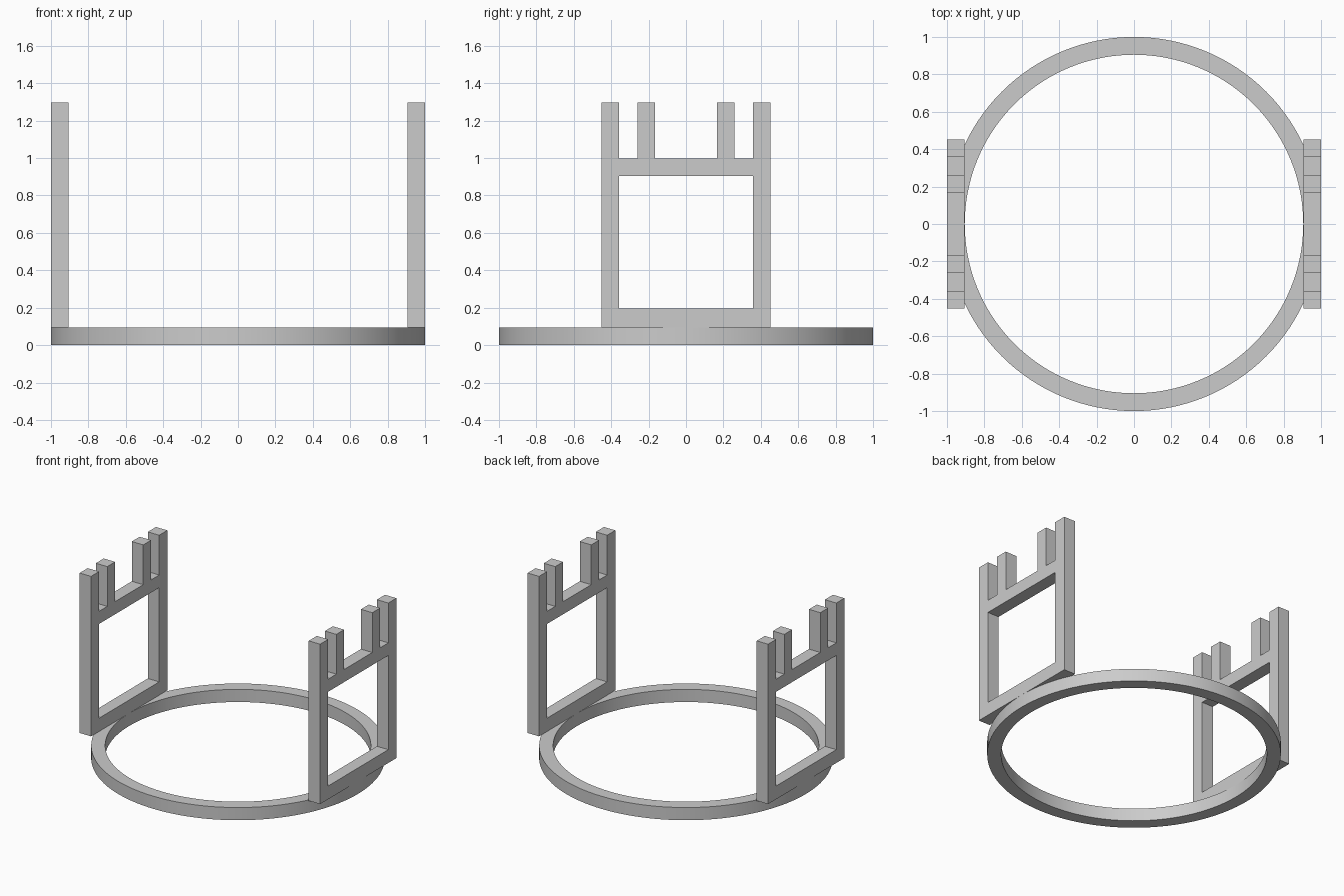
import bpy, bmesh, math

cube = bpy.data.objects.get("Cube")
if cube:
    bpy.data.objects.remove(cube, do_unlink=True)

BAR = 0.095          # bar thickness shared by every part
OUTER = 1.0
INNER = OUTER - BAR

grey = bpy.data.materials.new("plain grey")
grey.use_nodes = True
COLOUR = (0.6, 0.6, 0.6, 1)
grey.diffuse_color = COLOUR
grey.node_tree.nodes["Principled BSDF"].inputs["Base Color"].default_value = COLOUR


def finish(name, bm):
    bmesh.ops.recalc_face_normals(bm, faces=bm.faces)
    mesh = bpy.data.meshes.new(name)
    bm.to_mesh(mesh)
    bm.free()
    mesh.materials.append(grey)
    obj = bpy.data.objects.new(name, mesh)
    bpy.context.collection.objects.link(obj)
    return obj


# Base ring: a square section spun around the z axis
bm = bmesh.new()
corners = [bm.verts.new((r, 0, z)) for r, z in
           ((INNER, 0), (OUTER, 0), (OUTER, BAR), (INNER, BAR))]
edges = [bm.edges.new((corners[i], corners[(i + 1) % 4])) for i in range(4)]
bmesh.ops.spin(bm, geom=corners + edges, cent=(0, 0, 0), axis=(0, 0, 1),
               angle=math.tau, steps=128, use_merge=True)
bmesh.ops.remove_doubles(bm, verts=bm.verts, dist=0.0001)
ring = finish("base_ring", bm)
bpy.context.view_layer.objects.active = ring
ring.select_set(True)
bpy.ops.object.shade_smooth_by_angle(angle=math.radians(30))
ring.select_set(False)

# Side frames: solid cells of a grid, extruded to the bar thickness
HALF = (0.167, 0.26, 0.357, 0.453)
YS = [-y for y in reversed(HALF)] + list(HALF)
ZS = (BAR, 0.195, 0.903, 0.998, 1.297)


def is_solid(col, row):
    beam = row in (0, 2)              # bottom and top rails
    post = col in (0, 6)              # full-height posts
    prong = row == 3 and col in (2, 4)  # short inner prongs
    return beam or post or prong


def side_frame(name, x):
    bm = bmesh.new()
    for row in range(len(ZS) - 1):
        for col in range(len(YS) - 1):
            if is_solid(col, row):
                bm.faces.new([bm.verts.new((x, YS[col + i], ZS[row + j]))
                              for i, j in ((0, 0), (1, 0), (1, 1), (0, 1))])
    bmesh.ops.remove_doubles(bm, verts=bm.verts, dist=0.0001)
    out = bmesh.ops.extrude_face_region(bm, geom=bm.faces[:], use_keep_orig=True)
    moved = [v for v in out["geom"] if isinstance(v, bmesh.types.BMVert)]
    bmesh.ops.translate(bm, verts=moved, vec=(BAR, 0, 0))
    return finish(name, bm)


side_frame("left_frame", INNER)
side_frame("right_frame", -OUTER)
